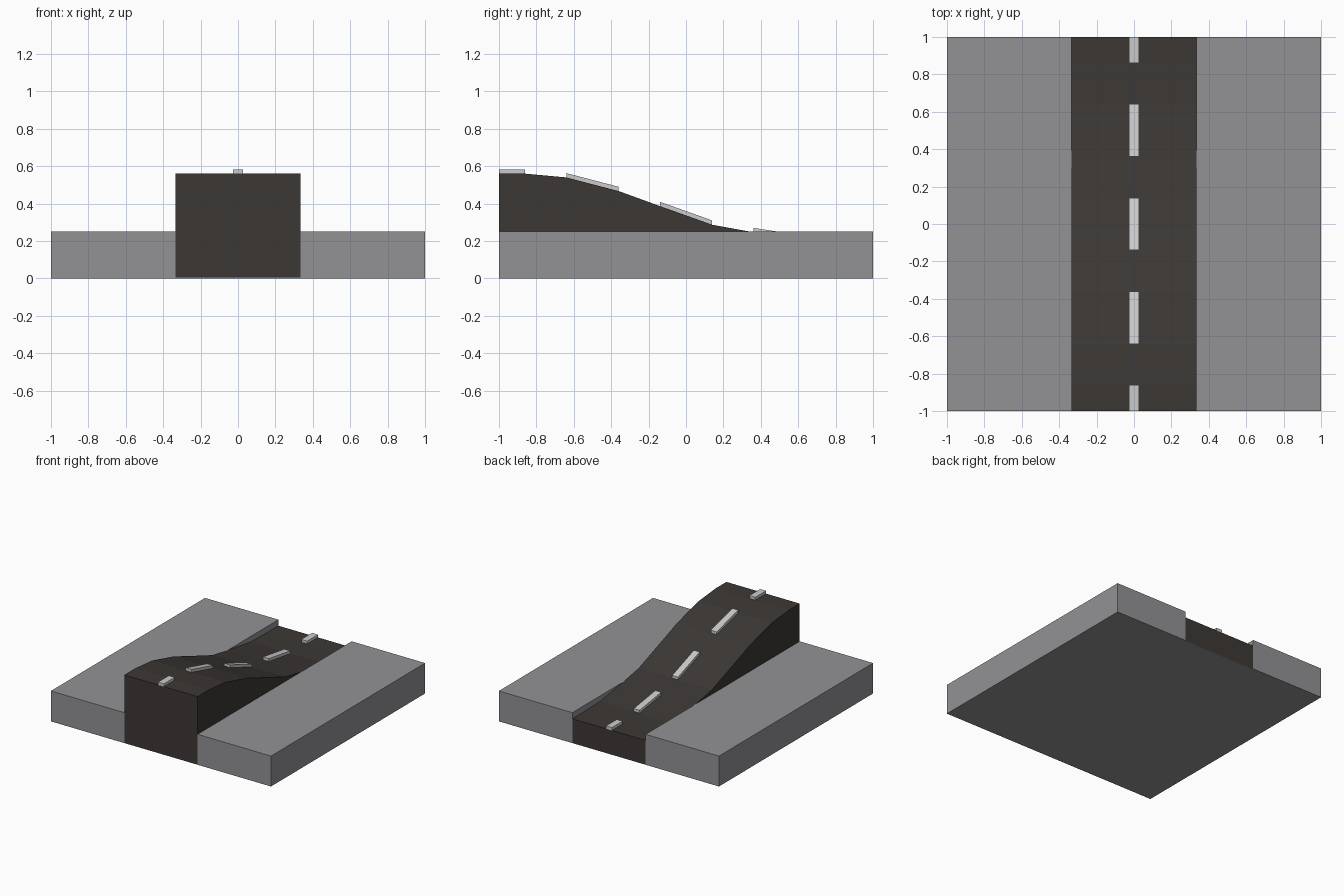
import bpy, bmesh

if "Cube" in bpy.data.objects:
    bpy.data.objects.remove(bpy.data.objects["Cube"])


def material(name, rgb):
    m = bpy.data.materials.new(name)
    m.diffuse_color = (*rgb, 1)
    m.use_nodes = True
    m.node_tree.nodes["Principled BSDF"].inputs["Base Color"].default_value = m.diffuse_color
    return m


def prism(name, profile, axis, a, b, mat):
    """Extrude a closed 2D profile (u, z) along axis 'x' or 'y' from a to b."""
    bm = bmesh.new()
    verts = [bm.verts.new((a, u, z) if axis == 'x' else (u, a, z)) for u, z in profile]
    face = bm.faces.new(verts)
    ext = bmesh.ops.extrude_face_region(bm, geom=[face])
    moved = [g for g in ext['geom'] if isinstance(g, bmesh.types.BMVert)]
    d = b - a
    bmesh.ops.translate(bm, verts=moved, vec=(d, 0, 0) if axis == 'x' else (0, d, 0))
    bmesh.ops.recalc_face_normals(bm, faces=bm.faces)
    me = bpy.data.meshes.new(name)
    bm.to_mesh(me)
    bm.free()
    me.materials.append(mat)
    ob = bpy.data.objects.new(name, me)
    bpy.context.collection.objects.link(ob)
    return ob


pavement = material("pavement_grey", (0.29, 0.29, 0.305))
asphalt = material("asphalt", (0.045, 0.039, 0.036))
paint = material("road_paint", (0.55, 0.55, 0.55))

W, H, FLOOR = 0.333, 0.25, 0.004

# Tile base: raised pavements either side of a thin floor
prism("pavement_base", [(-1, 0), (1, 0), (1, H), (W, H), (W, FLOOR),
                        (-W, FLOOR), (-W, H), (-1, H)], 'y', -1, 1, pavement)

# Road: sloping surface profile, solid down to the floor
slope = [(-1, .56), (-.86, .56), (-.64, .54), (-.36, .467), (-.14, .387),
         (.14, .287), (.36, .247), (.64, .205), (.86, .2), (1, .2)]
prism("road", [(-1, FLOOR)] + slope + [(1, FLOOR)], 'x', -W, W, asphalt)

# Centre line dashes: one on every other road segment
for i in range(0, len(slope), 2):
    (y0, z0), (y1, z1) = slope[i], slope[i + 1]
    t = 0.023
    prism(f"centre_dash_{i // 2 + 1}",
          [(y0, z0), (y1, z1), (y1, z1 + t), (y0, z0 + t)], 'x', -.027, .027, paint)
